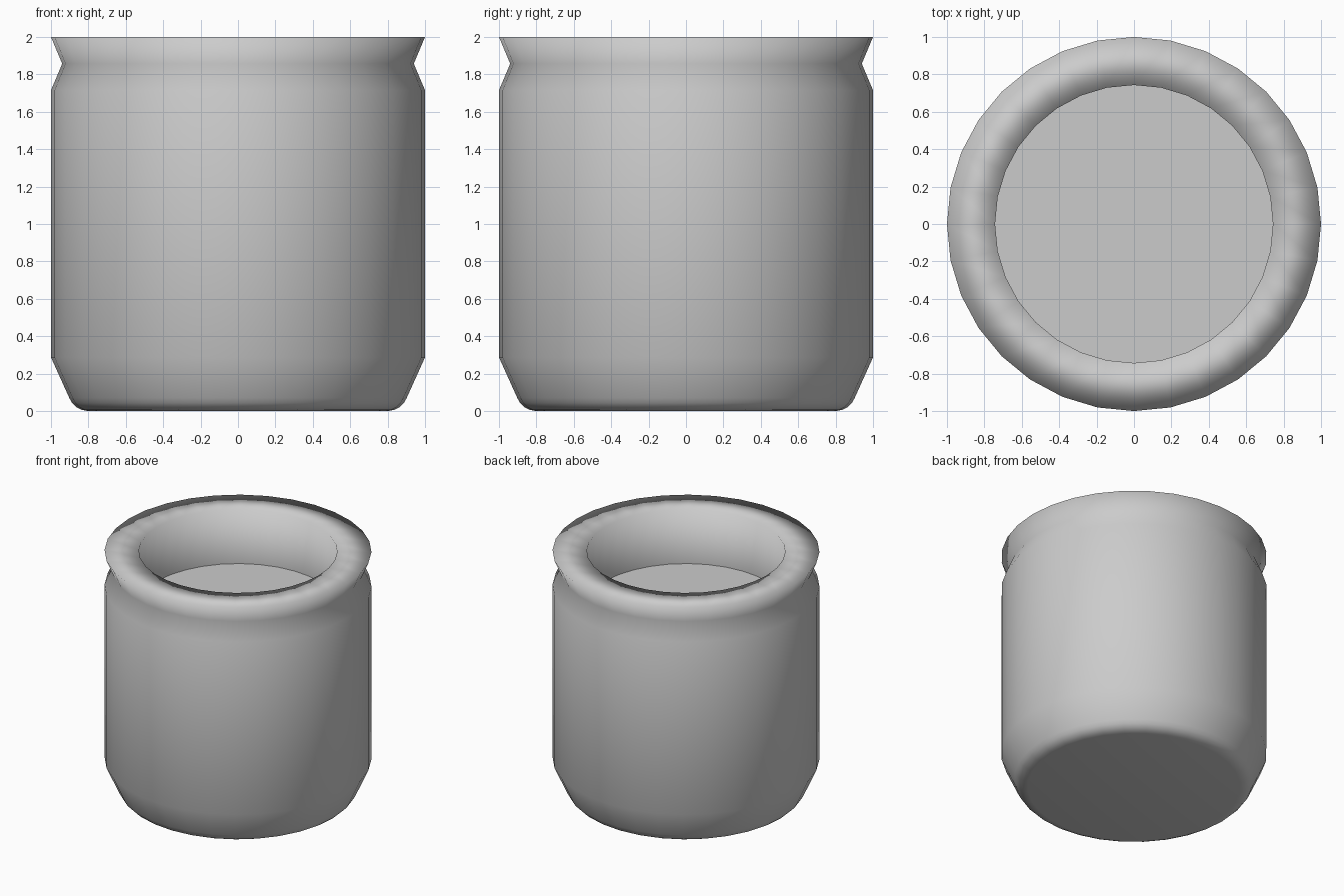
import bpy, bmesh
from math import cos, sin, tau

if "Cube" in bpy.data.objects:
    bpy.data.objects.remove(bpy.data.objects["Cube"])

SEGMENTS = 32


def lathe(name, profile, caps=(), smooth=True):
    """Revolve an (r, z) profile around z; cap the profile rings listed by index."""
    bm = bmesh.new()
    rings = [[bm.verts.new((r * cos(tau * i / SEGMENTS), r * sin(tau * i / SEGMENTS), z))
              for i in range(SEGMENTS)] for r, z in profile]
    for a, b in zip(rings, rings[1:]):
        for i in range(SEGMENTS):
            j = (i + 1) % SEGMENTS
            bm.faces.new((a[i], a[j], b[j], b[i]))
    for index, upward in caps:
        bm.faces.new(rings[index] if upward else rings[index][::-1])
    for face in bm.faces:
        face.smooth = smooth
    mesh = bpy.data.meshes.new(name)
    bm.to_mesh(mesh)
    bm.free()
    obj = bpy.data.objects.new(name, mesh)
    bpy.context.collection.objects.link(obj)
    return obj


# Pot body: rounded foot, chamfer, straight wall, pinched neck, flat rim, inner wall
lathe("pot_body", [
    (0.80, 0.0), (0.835, 0.006), (0.865, 0.021), (0.887, 0.043), (0.902, 0.07),
    (1.0, 0.287), (1.0, 1.715), (0.94, 1.857), (1.0, 2.0),
    (0.743, 2.0), (0.743, 1.55),
], caps=[(0, False)])

# Flat filling inside the pot
lathe("pot_filling", [(0.743, 1.55)], caps=[(0, True)], smooth=False)
